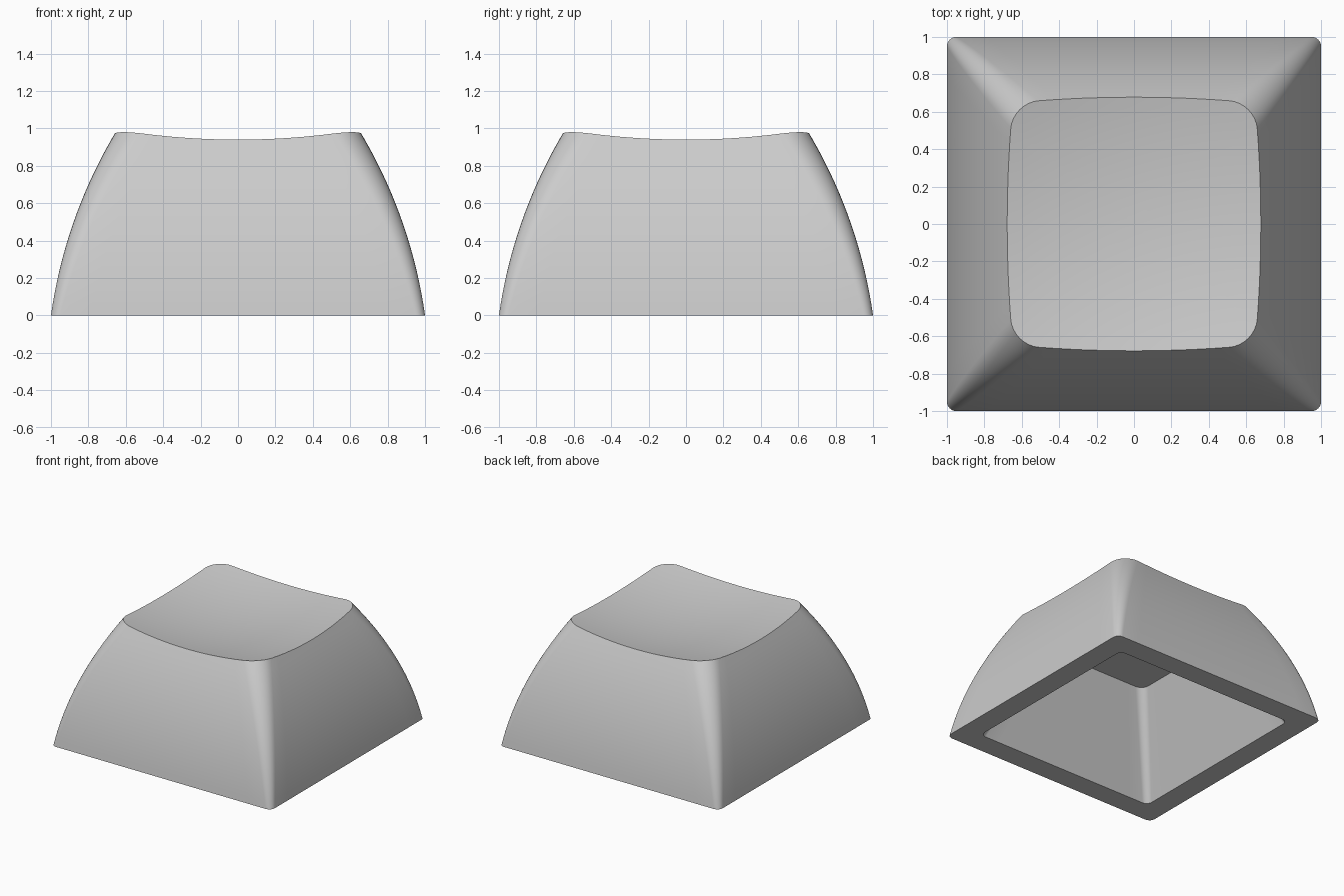
import bpy, bmesh, math

if "Cube" in bpy.data.objects:
    bpy.data.objects.remove(bpy.data.objects["Cube"])

CORNER, STRAIGHT, LAYERS, DISH_RINGS = 8, 12, 16, 12
ARC_R, ARC_SIN = 2.62, math.sin(math.radians(8))
DISH_R, DISH_LOW = 3.66, 0.876


def half_width(z):
    """Bulging side profile: a circular arc leaning inwards."""
    return 1 - ARC_R * (math.sqrt(1 - ARC_SIN ** 2) - math.sqrt(1 - (ARC_SIN + z / ARC_R) ** 2))


def dish(x, y):
    """Height of the spherical scooped top."""
    return DISH_LOW + DISH_R - math.sqrt(DISH_R ** 2 - x * x - y * y)


def rounded_square(h, r):
    """Closed outline with rounded corners and subdivided straight sides."""
    pts = []
    c = h - r
    for q in range(4):
        co, si = round(math.cos(q * math.pi / 2)), round(math.sin(q * math.pi / 2))
        side = [(h, -c + 2 * c * i / STRAIGHT) for i in range(STRAIGHT)]
        for i in range(CORNER):
            a = math.pi / 2 * i / CORNER
            side.append((c + r * math.cos(a), c + r * math.sin(a)))
        pts += [(x * co - y * si, x * si + y * co) for x, y in side]
    return pts


def outer_outline(z):
    return rounded_square(half_width(z), 0.05 + 0.10 * z)


def bridge(bm, a, b):
    n = len(a)
    for i in range(n):
        j = (i + 1) % n
        bm.faces.new((a[i], a[j], b[j], b[i]))


bm = bmesh.new()
count = len(outer_outline(0))

# Height of the rim at each outline point, where the side meets the dish
rim = []
for i in range(count):
    z = 0.95
    for _ in range(8):
        z = dish(*outer_outline(z)[i])
    rim.append(z)

# Cavity: flat ceiling, straight tapered walls
ceiling = [bm.verts.new((x, y, 0.76)) for x, y in rounded_square(0.52, 0.07)]
opening = [bm.verts.new((x, y, 0)) for x, y in rounded_square(0.82, 0.05)]
bm.faces.new(ceiling)
bridge(bm, ceiling, opening)

# Flat bottom lip and curved outer walls
previous = opening
for k in range(LAYERS + 1):
    ring = []
    for i in range(count):
        z = rim[i] * k / LAYERS
        x, y = outer_outline(z)[i]
        ring.append(bm.verts.new((x, y, z)))
    bridge(bm, previous, ring)
    previous = ring

# Scooped top
rim_xy = [(v.co.x, v.co.y) for v in previous]
for k in range(DISH_RINGS - 1, 0, -1):
    s = k / DISH_RINGS
    ring = [bm.verts.new((x * s, y * s, dish(x * s, y * s))) for x, y in rim_xy]
    bridge(bm, previous, ring)
    previous = ring
centre = bm.verts.new((0, 0, DISH_LOW))
for i in range(count):
    bm.faces.new((previous[i], previous[(i + 1) % count], centre))

bmesh.ops.recalc_face_normals(bm, faces=bm.faces[:])
mesh = bpy.data.meshes.new("keycap")
bm.to_mesh(mesh)
bm.free()
keycap = bpy.data.objects.new("keycap", mesh)
bpy.context.collection.objects.link(keycap)
bpy.context.view_layer.objects.active = keycap
keycap.select_set(True)
bpy.ops.object.shade_smooth_by_angle(angle=math.radians(30))
